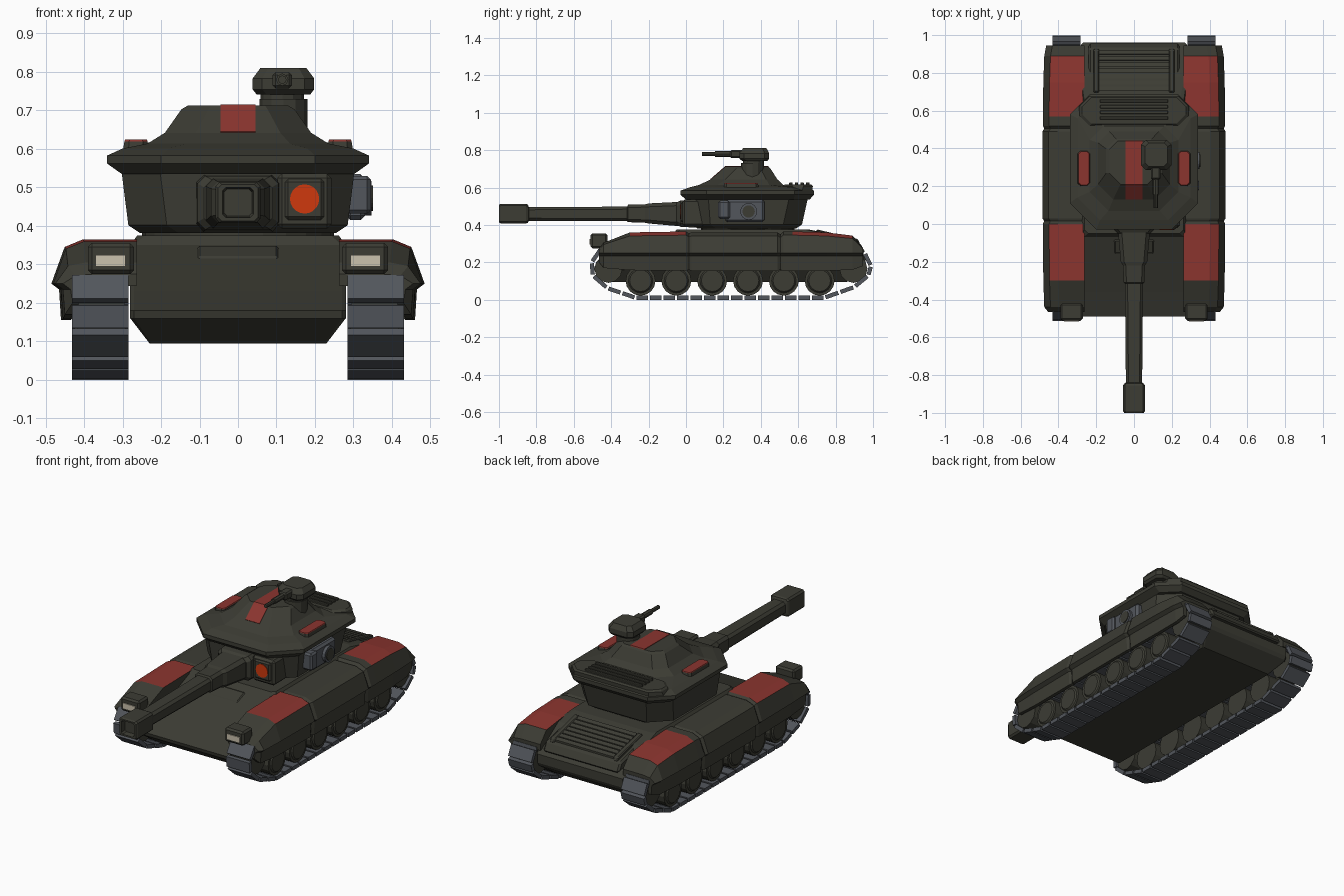
import bpy, bmesh, math
from mathutils import Vector, Matrix

old = bpy.data.objects.get("Cube")
if old:
    bpy.data.objects.remove(old, do_unlink=True)


def material(name, r, g, b):
    m = bpy.data.materials.new(name)
    m.use_nodes = True
    m.diffuse_color = (r, g, b, 1)
    bsdf = m.node_tree.nodes["Principled BSDF"]
    bsdf.inputs["Base Color"].default_value = (r, g, b, 1)
    bsdf.inputs["Roughness"].default_value = 0.8
    return m


OLIVE = material("dark olive", .045, .045, .034)
RED = material("marking red", .26, .035, .028)
GREY = material("track grey", .085, .093, .107)
ORANGE = material("sensor orange", .62, .04, .004)
BEIGE = material("lamp beige", .6, .54, .42)


def finish(name, bm, mats, bevel=0):
    bmesh.ops.recalc_face_normals(bm, faces=bm.faces)
    me = bpy.data.meshes.new(name)
    bm.to_mesh(me)
    bm.free()
    for m in mats:
        me.materials.append(m)
    ob = bpy.data.objects.new(name, me)
    bpy.context.collection.objects.link(ob)
    if bevel:
        mod = ob.modifiers.new("edge", "BEVEL")
        mod.width, mod.segments = bevel, 1
    return ob


def loft(name, rings, *mats, paint=None, bevel=0):
    """Skin a row of matching closed rings and cap both ends."""
    bm = bmesh.new()
    rows = [[bm.verts.new(p) for p in ring] for ring in rings]
    n = len(rows[0])
    for a, b in zip(rows, rows[1:]):
        for i in range(n):
            j = (i + 1) % n
            bm.faces.new((a[i], a[j], b[j], b[i]))
    bm.faces.new(rows[0])
    bm.faces.new(rows[-1])
    if paint:
        for f in bm.faces:
            f.material_index = paint(f.calc_center_median())
    return finish(name, bm, mats, bevel)


def prism(name, profile, x0, x1, mat, bevel=0):
    return loft(name, [[(x, y, z) for y, z in profile] for x in (x0, x1)], mat, bevel=bevel)


def box(name, x, y, z, mat, bevel=0):
    return prism(name, [(y[0], z[0]), (y[1], z[0]), (y[1], z[1]), (y[0], z[1])], x[0], x[1], mat, bevel)


def cylinder(name, centre, r, depth, axis, mat, n=16, r2=None):
    bm = bmesh.new()
    bmesh.ops.create_cone(bm, cap_ends=True, segments=n, radius1=r, radius2=r if r2 is None else r2, depth=depth)
    rot = Vector((0, 0, 1)).rotation_difference(Vector(axis)).to_matrix().to_4x4()
    bm.transform(Matrix.Translation(centre) @ rot)
    return finish(name, bm, [mat])


def octagon(u0, u1, v0, v1, c, d):
    return [(u0 + c, v0), (u1 - c, v0), (u1, v0 + c), (u1, v1 - d),
            (u1 - d, v1), (u0 + d, v1), (u0, v1 - d), (u0, v0 + c)]


def stack(name, layers, mat, cx=0, rear=1):
    """Layers of (half width, y0, y1, corner, z) rising along z; rear scales the back corners."""
    return loft(name, [[(x, y, z) for x, y in octagon(cx - h, cx + h, y0, y1, c, c * rear)]
                       for h, y0, y1, c, z in layers], mat)


def along_y(name, layers, mat):
    """Layers of (y, half width, z0, z1, corner) running along y."""
    return loft(name, [[(x, y, z) for x, z in octagon(-h, h, z0, z1, c, c)]
                       for y, h, z0, z1, c in layers], mat)


# Hull
stack("hull", [(.23, -.4, .86, .005, .095), (.28, -.485, .95, .01, .16), (.28, -.49, .96, .01, .18),
               (.28, -.36, .96, .01, .23), (.28, -.07, .78, .01, .35), (.262, -.05, .66, .02, .375)], OLIVE)
prism("driver_hatch", [(-.16, .28), (-.155, .32), (-.085, .35), (-.07, .33)], -.105, .105, OLIVE, .006)
prism("engine_deck", [(.6, .3), (.64, .366), (.7, .36), (.93, .305), (.96, .25)], -.24, .24, OLIVE, .01)
for x in (-.2, .2):
    prism("grille_frame", [(.69, .35), (.7, .376), (.92, .324), (.93, .3)], x - .015, x + .015, OLIVE, .005)
for i in range(7):
    y = .715 + i * .032
    z = .36 - (y - .7) * .239
    prism("engine_louvre", [(y - .012, z - .01), (y - .008, z + .018), (y + .012, z + .008), (y + .012, z - .015)],
          -.185, .185, OLIVE)

# Fender stations: y, top height, outer x, skirt bottom
STATIONS = [(-.465, .275, .455, .2), (-.44, .305, .475, .17), (-.3, .36, .48, .158), (0, .365, .483, .155),
            (.015, .355, .475, .16), (.03, .36, .485, .155), (.49, .36, .485, .155), (.505, .35, .475, .16),
            (.52, .365, .483, .155), (.57, .365, .483, .155), (.75, .36, .48, .155),
            (.89, .343, .475, .16), (.945, .28, .465, .18)]


def fender_paint(c):
    marked = -.3 < c.y < 0 or .57 < c.y < .89
    return int(marked and c.z > .32 and .3 < abs(c.x) < .45)


def track_path():
    pts = [Vector(p) for p in [(-.27, .011), (.74, .011), (.9, .068), (.975, .13), (.989, .18), (.955, .25),
                               (.88, .24), (-.4, .24), (-.455, .272), (-.504, .2), (-.498, .13), (-.42, .062)]]
    return list(zip(pts, pts[1:] + pts[:1]))


for s, side in ((1, "left"), (-1, "right")):
    rings = []
    for y, t, xo, b in STATIONS:
        mid = min(.25, t - .015)
        prof = [(.262, t), (xo - .08, t), (xo - .033, t - (t - mid) * .17), (xo, mid), (xo - .02, mid - .015),
                (xo - .025, b), (xo - .045, b), (xo - .045, mid - .01), (.262, mid - .005)]
        rings.append([(s * x, y, z) for x, z in prof])
    loft(side + "_fender", rings, OLIVE, RED, paint=fender_paint)

    # Headlamp
    box(side + "_lamp_housing", (s * .27, s * .39), (-.51, -.42), (.275, .355), OLIVE, .01)
    box(side + "_lamp", (s * .292, s * .37), (-.515, -.505), (.295, .325), BEIGE)

    # Road wheels and sprockets
    for i in range(6):
        y = -.243 + i * .1915
        cylinder(side + "_wheel", (s * .355, y, .102), .08, .125, (1, 0, 0), OLIVE)
        cylinder(side + "_wheel_cap", (s * .421, y, .102), .066, .008, (s, 0, 0), OLIVE, r2=.058)
    for y in (-.415, .895):
        cylinder(side + "_sprocket", (s * .355, y, .165), .075, .12, (1, 0, 0), OLIVE, 12)

    # Track shoes spaced along each run of the loop
    bm = bmesh.new()
    for a, b in track_path():
        d = b - a
        count = max(1, round(d.length / .072))
        step = d.length / count
        for k in range(count):
            p = a + d * ((k + .5) / count)
            mat = (Matrix.Translation((s * .3575, p.x, p.y)) @ Matrix.Rotation(math.atan2(d.y, d.x), 4, 'X')
                   @ Matrix.Diagonal((.147, step * .85, .022, 1)))
            bmesh.ops.create_cube(bm, size=1, matrix=mat)
    finish(side + "_track", bm, [GREY])

    # Flat roof pad with a painted top
    stack(side + "_roof_pad", [(.035, .2, .39, .015, .59), (.03, .205, .385, .012, .62)], OLIVE, s * .265)
    stack(side + "_roof_marking", [(.03, .205, .385, .012, .62), (.028, .207, .383, .012, .624)], RED, s * .265)

# Turret
cylinder("turret_ring", (0, .33, .375), .25, .04, (0, 0, 1), OLIVE, 24)
stack("turret_body", [(.255, .06, .59, .1, .382), (.285, .03, .62, .1, .402), (.302, .02, .65, .1, .537)], OLIVE)
stack("turret_roof", [(.302, .0, .66, .11, .535), (.34, -.03, .685, .14, .562), (.34, -.03, .685, .14, .583),
                      (.3, .02, .65, .12, .601), (.235, .07, .52, .1, .614), (.19, .13, .49, .08, .642),
                      (.147, .2, .45, .07, .703), (.13, .21, .44, .06, .713)], OLIVE, rear=.75)
loft("roof_stripe", [[(-.045, y, z), (.045, y, z), (.045, y + .003, z - .008), (-.045, y + .003, z - .008)]
                     for y, z in ((.13, .645), (.2, .706), (.21, .716), (.44, .716))], RED)

# Rear bustle with louvres
stack("bustle", [(.3, .53, .675, .06, .56), (.285, .52, .678, .05, .608), (.275, .53, .67, .05, .617)], OLIVE)
for i in range(4):
    y = .552 + i * .03
    box("bustle_louvre", (-.18, .18), (y, y + .018), (.605, .628), OLIVE, .003)

# Main gun
along_y("gun_mantlet", [(.06, .11, .385, .535, .02), (-.03, .105, .39, .53, .02), (-.05, .088, .4, .52, .02)], OLIVE)
along_y("main_gun", [(0, .088, .39, .525, .02), (-.2, .07, .408, .515, .018), (-.22, .058, .412, .51, .015),
                     (-.31, .055, .415, .508, .015), (-.315, .048, .42, .498, .014), (-.84, .043, .422, .495, .014),
                     (-.845, .052, .412, .508, .01), (-.855, .058, .408, .513, .01), (-.99, .058, .408, .513, .01),
                     (-1, .052, .413, .508, .01), (-1, .04, .422, .5, .008), (-.97, .036, .426, .496, .008)], OLIVE)

# Gun sight beside the gun
box("sight_housing", (.102, .243), (-.02, .1), (.393, .536), OLIVE, .012)
box("sight_frame", (.122, .224), (-.03, .0), (.416, .522), OLIVE, .008)
cylinder("sight_lens", (.173, -.025, .47), .038, .016, (0, 1, 0), ORANGE, 20)

# Sensor pod on the turret side
box("sensor_pod", (.28, .33), (.21, .42), (.415, .535), GREY, .012)
box("sensor_pod_front", (.28, .345), (.172, .235), (.432, .53), GREY, .01)
cylinder("sensor_bezel", (.332, .335, .472), .045, .03, (1, 0, 0), GREY)
cylinder("sensor_lens", (.343, .335, .472), .033, .016, (1, 0, 0), OLIVE)

# Roof machine gun
cylinder("gun_pedestal", (.118, .355, .69), .062, .08, (0, 0, 1), OLIVE, 12)
cylinder("gun_collar", (.115, .36, .735), .056, .03, (0, 0, 1), OLIVE, 12)
stack("roof_gun_head", [(.07, .3, .435, .025, .742), (.08, .285, .445, .025, .755), (.08, .285, .445, .025, .783),
                        (.06, .305, .43, .02, .81)], OLIVE, .118)
box("roof_gun_receiver", (.09, .14), (.235, .31), (.757, .8), OLIVE, .008)
cylinder("roof_gun_sleeve", (.115, .2, .78), .016, .09, (0, 1, 0), OLIVE, 8)
cylinder("roof_gun_barrel", (.115, .14, .78), .011, .11, (0, 1, 0), OLIVE, 8)
